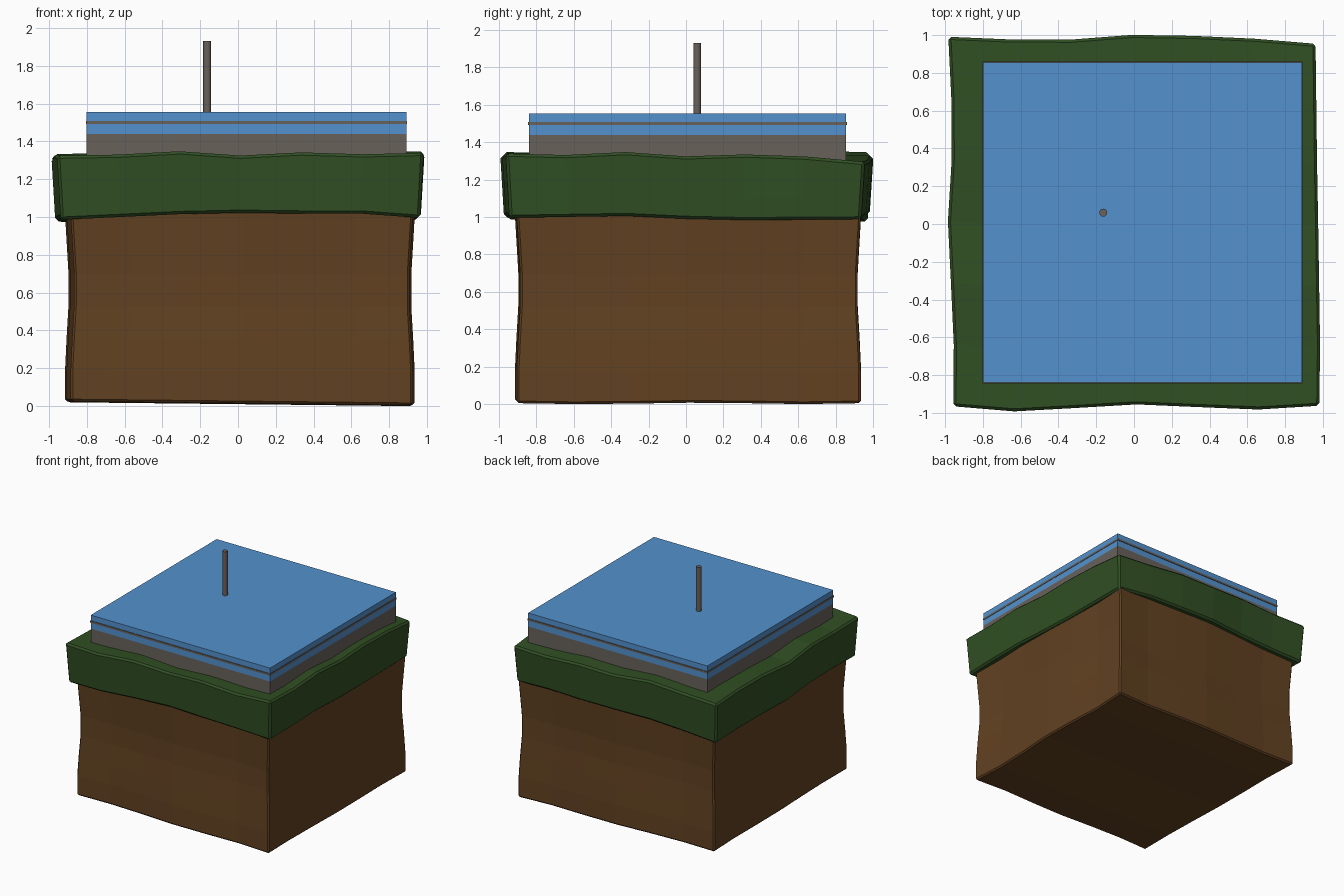
import bpy, bmesh, math
from mathutils import Vector

if "Cube" in bpy.data.objects:
    bpy.data.objects.remove(bpy.data.objects["Cube"])


def material(name, rgb):
    m = bpy.data.materials.new(name)
    m.diffuse_color = (*rgb, 1)
    m.use_nodes = True
    m.node_tree.nodes["Principled BSDF"].inputs["Base Color"].default_value = m.diffuse_color
    return m


GRASS = material("grass_green", (0.03, 0.078, 0.017))
DIRT = material("dirt_brown", (0.12, 0.053, 0.015))
STONE = material("stone_grey", (0.14, 0.12, 0.105))
BLUE = material("pale_blue", (0.087, 0.283, 0.61))


def sample(table, t):
    """Linear lookup in an evenly spaced table, t in -1..1."""
    f = (t + 1) / 2 * (len(table) - 1)
    i = min(int(f), len(table) - 2)
    return table[i] + (table[i + 1] - table[i]) * (f - i)


def uneven_block(name, warp, mat, bevel):
    """Subdivided cube whose points are moved by warp(u, v, w)."""
    bm = bmesh.new()
    bmesh.ops.create_cube(bm, size=2)
    bmesh.ops.subdivide_edges(bm, edges=bm.edges[:], cuts=5, use_grid_fill=True)
    for vert in bm.verts:
        vert.co = Vector(warp(*vert.co))
    me = bpy.data.meshes.new(name)
    bm.to_mesh(me)
    bm.free()
    me.materials.append(mat)
    ob = bpy.data.objects.new(name, me)
    bpy.context.collection.objects.link(ob)
    mod = ob.modifiers.new("worn_edges", "BEVEL")
    mod.width = bevel
    mod.segments = 1
    mod.limit_method = "ANGLE"
    mod.angle_limit = math.radians(50)
    return ob


def mix(a, b, t):
    return a + (b - a) * (t + 1) / 2


# Grass slab
LEFT = [-0.957, -0.955, -0.97, -0.986, -0.966, -0.968, -0.984]
RIGHT = [0.982, 0.986, 0.981, 0.976, 0.97, 0.966, 0.962]
FRONT = [-0.966, -0.993, -0.975, -0.956, -0.97, -0.983, -0.963]
BACK = [0.992, 0.978, 0.977, 1.002, 0.997, 0.982, 0.955]
TOP_X = [1.325, 1.33, 1.348, 1.325, 1.342, 1.332, 1.34]
TOP_Y = [0.0, -0.008, 0.008, -0.015, 0.0, 0.004, 0.0]
LOW_X = [0.985, 1.0, 1.015, 1.022, 1.018, 1.018, 0.995]
LOW_Y = [0.0, 0.005, 0.01, -0.005, -0.012, -0.01, -0.008]


def grass_warp(u, v, w):
    taper = mix(0.98, 1.0, w)
    x = mix(sample(LEFT, v), sample(RIGHT, v), u) * taper
    y = mix(sample(FRONT, u), sample(BACK, u), v) * taper
    corner = -0.045 * max(0, u) * max(0, v) ** 2
    top = sample(TOP_X, u) + sample(TOP_Y, v) + corner
    low = sample(LOW_X, u) + sample(LOW_Y, v)
    return x, y, mix(low, top, w)


uneven_block("grass_slab", grass_warp, GRASS, 0.015)

# Dirt block
SIDE_Z = [0.0, 0.0, -0.008, -0.018, -0.018, -0.008, 0.002]
WAVE = [0.0, -0.012, -0.006, 0.006, 0.0, -0.012, 0.0]


def dirt_warp(u, v, w):
    pinch, wave_x, wave_y = sample(SIDE_Z, w), sample(WAVE, u), sample(WAVE, v)
    x = mix(mix(-0.885, -0.915, v) - wave_y - pinch,
            mix(0.925, 0.932, v) + wave_y + pinch, u)
    y = mix(mix(-0.912, -0.905, u) - wave_x - pinch,
            mix(0.925, 0.935, u) + wave_x + pinch, v)
    low = 0.015 - 0.01 * u + wave_y * 0.4
    return x, y, mix(max(0, low), 1.04, w)


uneven_block("dirt_block", dirt_warp, DIRT, 0.012)


def box(name, x0, x1, y0, y1, z0, z1, mat):
    bpy.ops.mesh.primitive_cube_add(
        size=1, location=((x0 + x1) / 2, (y0 + y1) / 2, (z0 + z1) / 2))
    ob = bpy.context.object
    ob.name = name
    ob.scale = (x1 - x0, y1 - y0, z1 - z0)
    ob.data.materials.append(mat)


# Stone base, blue slab and its thin trim band
box("stone_base", -0.80, 0.89, -0.84, 0.855, 1.25, 1.44, STONE)
box("blue_slab", -0.80, 0.89, -0.84, 0.855, 1.44, 1.555, BLUE)
box("trim_band", -0.803, 0.893, -0.845, 0.86, 1.492, 1.508, STONE)

# Upright pole
bpy.ops.mesh.primitive_cylinder_add(
    vertices=16, radius=0.021, depth=0.43, location=(-0.163, 0.06, 1.715))
pole = bpy.context.object
pole.name = "pole"
pole.data.materials.append(STONE)
bpy.ops.object.shade_smooth_by_angle()
